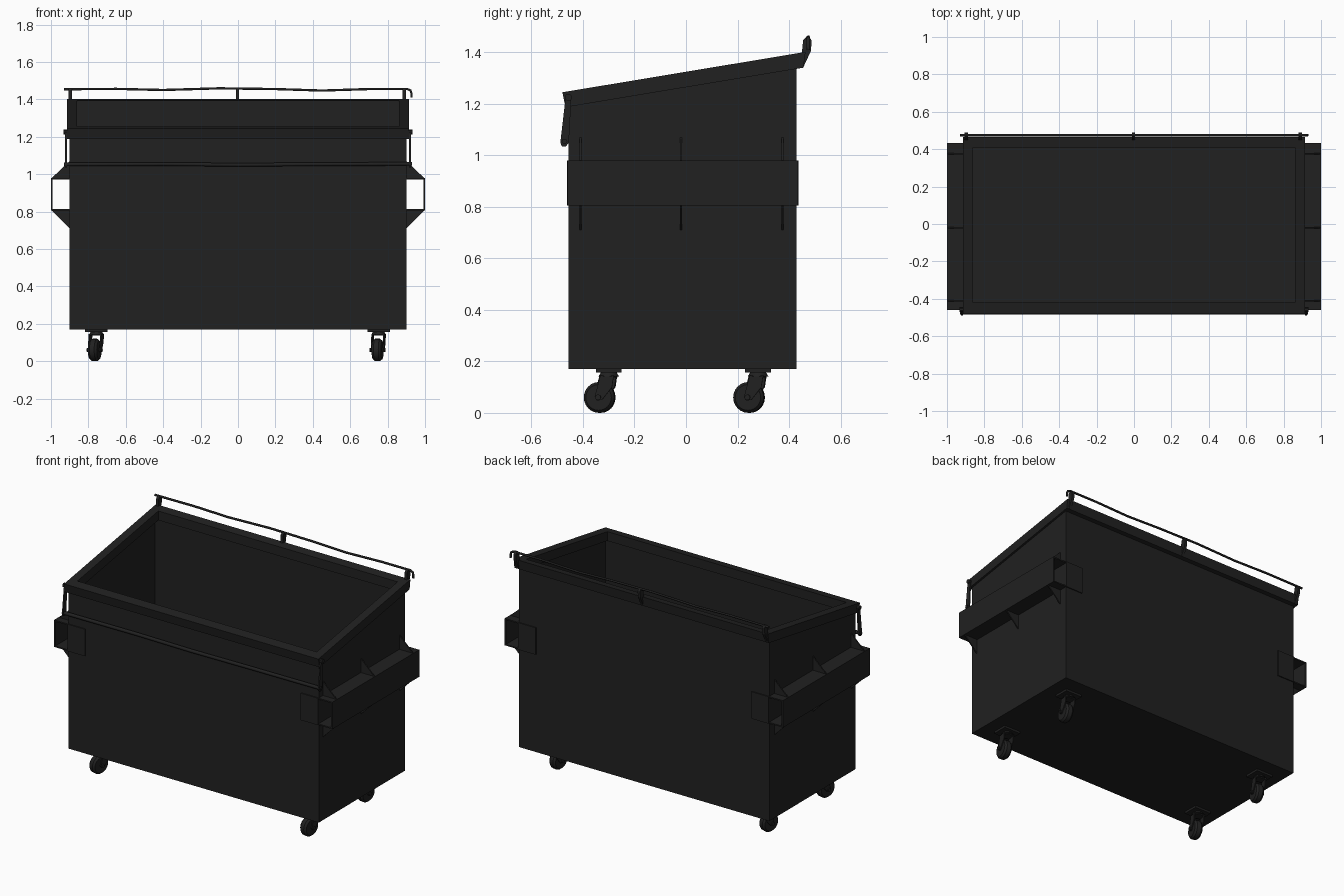
import bpy, bmesh, math
from mathutils import Matrix, Vector

if "Cube" in bpy.data.objects:
    bpy.data.objects.remove(bpy.data.objects["Cube"])

MAT = bpy.data.materials.new("black_paint")
MAT.diffuse_color = (0.015, 0.015, 0.015, 1)
MAT.use_nodes = True
MAT.node_tree.nodes["Principled BSDF"].inputs["Base Color"].default_value = MAT.diffuse_color


def finish(name, bm, smooth=False):
    bmesh.ops.recalc_face_normals(bm, faces=bm.faces)
    me = bpy.data.meshes.new(name)
    bm.to_mesh(me)
    bm.free()
    ob = bpy.data.objects.new(name, me)
    bpy.context.collection.objects.link(ob)
    me.materials.append(MAT)
    if smooth:
        bpy.ops.object.select_all(action='DESELECT')
        bpy.context.view_layer.objects.active = ob
        ob.select_set(True)
        bpy.ops.object.shade_smooth_by_angle(angle=math.radians(35))
    return ob


def loft(name, rings, closed):
    bm = bmesh.new()
    vs = [[bm.verts.new(p) for p in r] for r in rings]
    n = len(vs)
    for i in range(n if closed else n - 1):
        a, b = vs[i], vs[(i + 1) % n]
        for k in range(4):
            j = (k + 1) % 4
            bm.faces.new((a[k], a[j], b[j], b[k]))
    if not closed:
        bm.faces.new(vs[0])
        bm.faces.new(vs[-1])
    return finish(name, bm)


def add_prism(bm, prof, axis, a, b):
    # extrude a (u, z) profile along x or y between a and b
    put = (lambda u, z, t: (t, u, z)) if axis == 'x' else (lambda u, z, t: (u, t, z))
    lo = [bm.verts.new(put(u, z, a)) for u, z in prof]
    hi = [bm.verts.new(put(u, z, b)) for u, z in prof]
    bm.faces.new(lo)
    bm.faces.new(hi)
    for i in range(len(prof)):
        j = (i + 1) % len(prof)
        bm.faces.new((lo[i], lo[j], hi[j], hi[i]))


def prism(name, prof, axis, a, b):
    bm = bmesh.new()
    add_prism(bm, prof, axis, a, b)
    return finish(name, bm)


def add_cyl(bm, r1, r2, depth, loc, axis='z', seg=20):
    m = Matrix.Translation(loc)
    if axis == 'x':
        m = m @ Matrix.Rotation(math.pi / 2, 4, 'Y')
    bmesh.ops.create_cone(bm, cap_ends=True, segments=seg, radius1=r1,
                          radius2=r2, depth=depth, matrix=m)


def rod(name, pts, r):
    cu = bpy.data.curves.new(name, 'CURVE')
    cu.dimensions = '3D'
    cu.bevel_depth = r
    cu.bevel_resolution = 1
    cu.use_fill_caps = True
    sp = cu.splines.new('POLY')
    sp.points.add(len(pts) - 1)
    for p, q in zip(sp.points, pts):
        p.co = (*q, 1)
    ob = bpy.data.objects.new(name, cu)
    bpy.context.collection.objects.link(ob)
    cu.materials.append(MAT)
    return ob


def rim_z(y):
    return 1.245 + (y + 0.48) * 0.166


def ring(hx, y0, y1, drop=None, z=None):
    return [(x, y, z if z is not None else rim_z(y) - drop)
            for x, y in ((-hx, y0), (hx, y0), (hx, y1), (-hx, y1))]


# open bin with a sloping top
loft("bin_body", [ring(.90, -.456, .43, z=.17), ring(.90, -.456, .43, drop=.01),
                  ring(.888, -.444, .418, drop=.01), ring(.888, -.444, .418, z=.182)], False)

# square tube rim
loft("top_rim", [ring(.914, -.48, .464, drop=0), ring(.914, -.468, .456, drop=.06),
                 ring(.86, -.42, .41, drop=.06), ring(.86, -.42, .41, drop=0)], True)

for s, side in ((-1, "left"), (1, "right")):
    # fork pocket channel, open at both ends
    prof = [(.90, .98), (1.0, .98), (1.0, .805), (.90, .805),
            (.90, .813), (.991, .813), (.991, .972), (.90, .972)]
    prism(side + "_fork_pocket", [(s * u, z) for u, z in prof], 'y', -.46, .433)

    # triangular gussets above and below the pocket
    bm = bmesh.new()
    for y in (-.41, -.02, .375):
        for zp, zt in ((.98, 1.07), (.805, .71)):
            add_prism(bm, [(s * .90, zp), (s * .995, zp), (s * .90, zt)], 'y', y - .004, y + .004)
    finish(side + "_pocket_gussets", bm)

    # reinforcing plates on front and back corners
    for y0, y1, end in ((-.463, -.455, "front"), (.429, .437, "back")):
        prism(f"{side}_{end}_corner_plate",
              [(s * .775, .805), (s * .90, .805), (s * .90, .98), (s * .775, .98)], 'y', y0, y1)

    # hanging arm of the front bar, with pivot
    prism(side + "_bar_arm", [(-.467, 1.23), (-.445, 1.23), (-.455, 1.05),
                              (-.466, 1.035), (-.482, 1.035), (-.488, 1.05)],
          'x', s * .915, s * .924)
    bm = bmesh.new()
    add_cyl(bm, .014, .014, .03, (s * .917, -.457, 1.225), 'x', 10)
    finish(side + "_arm_pivot", bm, True)

# front bar
rod("front_bar", [(-.93, -.472, 1.052), (-.4, -.472, 1.054), (0, -.472, 1.05),
                  (.4, -.472, 1.053), (.93, -.472, 1.055)], .011)

# slightly bent lid hinge rod with a hooked end
rod("hinge_rod", [(-.93, .475, 1.454), (-.65, .475, 1.456), (-.4, .475, 1.45), (-.1, .475, 1.459),
                  (.2, .475, 1.455), (.45, .475, 1.447), (.7, .475, 1.455),
                  (.905, .475, 1.455), (.922, .475, 1.448), (.928, .475, 1.43),
                  (.928, .475, 1.41)], .007)

# hinge brackets on the back rim
for x, n in ((-.897, "left"), (-.003, "middle"), (.889, "right")):
    prism(n + "_hinge_bracket", [(.43, 1.35), (.457, 1.345), (.485, 1.405), (.488, 1.445),
                                 (.48, 1.459), (.467, 1.461), (.455, 1.447), (.45, 1.40)],
          'x', x - .009, x + .009)

# swivel casters
for x, yaw, sx in ((-.757, -15, "left"), (.752, -9, "right")):
    for y, sy in ((-.30, "front"), (.28, "back")):
        bm = bmesh.new()
        add_cyl(bm, .04, .03, .016, (0, 0, .15))
        for s in (-1, 1):
            add_prism(bm, [(-.028, .145), (.025, .145), (.018, .10), (-.022, .05),
                           (-.042, .048), (-.05, .062)], 'x', s * .029, s * .035)
        add_prism(bm, [(-.028, .137), (.025, .137), (.025, .145), (-.028, .145)], 'x', -.035, .035)
        # wheel with rounded tread, hub and axle
        c = Vector((0, -.036, .06))
        add_cyl(bm, .06, .06, .026, c, 'x', 24)
        add_cyl(bm, .06, .05, .012, c + Vector((.019, 0, 0)), 'x', 24)
        add_cyl(bm, .05, .06, .012, c - Vector((.019, 0, 0)), 'x', 24)
        add_cyl(bm, .011, .011, .084, c, 'x', 10)
        ob = finish(f"{sy}_{sx}_caster", bm, True)
        ob.location = (x, y, 0)
        ob.rotation_euler.z = math.radians(yaw)
        prism(f"{sy}_{sx}_caster_plate", [(y - .05, .156), (y + .05, .156), (y + .05, .171),
                                          (y - .05, .171)], 'x', x - .06, x + .06)
